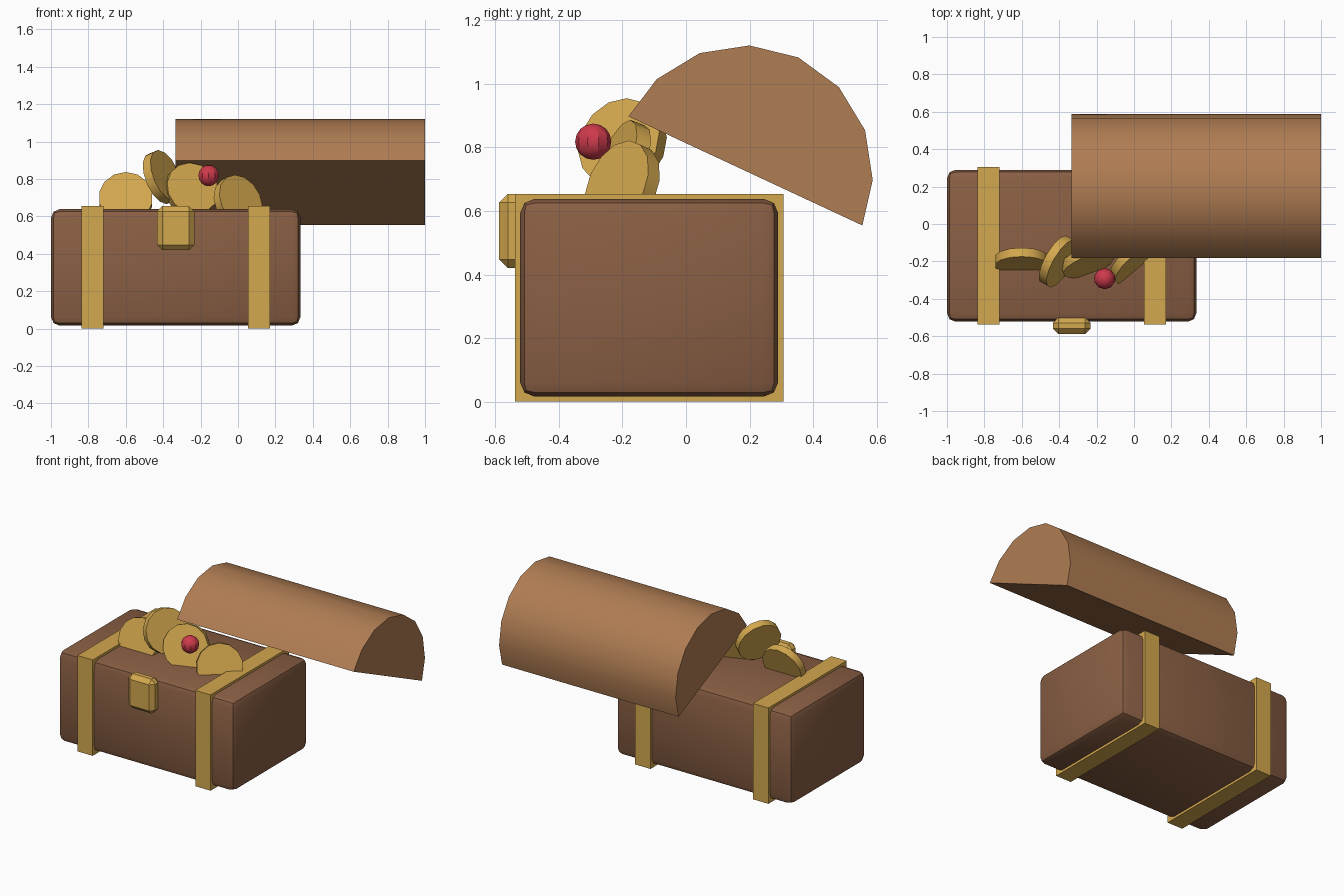
import bpy, bmesh, math
from mathutils import Matrix, Vector

if "Cube" in bpy.data.objects:
    bpy.data.objects.remove(bpy.data.objects["Cube"])


def srgb(*c):
    lin = [((v / 255 + 0.055) / 1.055) ** 2.4 for v in c]
    return (*lin, 1.0)


def material(name, *c):
    m = bpy.data.materials.new(name)
    m.diffuse_color = srgb(*c)
    m.use_nodes = True
    m.node_tree.nodes["Principled BSDF"].inputs["Base Color"].default_value = m.diffuse_color
    return m


DARK_WOOD = material("dark_wood", 138, 95, 68)
LIGHT_WOOD = material("light_wood", 176, 125, 83)
GOLD = material("gold", 212, 168, 78)
RED = material("ruby_red", 205, 58, 75)


def finish(name, bm, mat, smooth=True):
    bmesh.ops.recalc_face_normals(bm, faces=bm.faces)
    me = bpy.data.meshes.new(name)
    bm.to_mesh(me)
    bm.free()
    me.materials.append(mat)
    ob = bpy.data.objects.new(name, me)
    bpy.context.collection.objects.link(ob)
    if smooth:
        bpy.ops.object.select_all(action='DESELECT')
        ob.select_set(True)
        bpy.context.view_layer.objects.active = ob
        bpy.ops.object.shade_smooth_by_angle(angle=math.radians(30))
    return ob


def box(name, centre, size, mat, bevel=0, segments=1):
    bm = bmesh.new()
    bmesh.ops.create_cube(bm, size=1, matrix=Matrix.Translation(centre) @ Matrix.Diagonal((*size, 1)))
    if bevel:
        bmesh.ops.bevel(bm, geom=bm.edges[:], offset=bevel, segments=segments,
                        profile=0.5, affect='EDGES')
    return finish(name, bm, mat, smooth=segments > 1)


# Chest body, two metal bands and the lock
CX, CY, CZ = -0.333, -0.116, 0.327
box("chest_body", (CX, CY, CZ), (1.333, 0.812, 0.622), DARK_WOOD, 0.045, 2)
for side, dx in (("left", -0.445), ("right", 0.445)):
    box(side + "_band", (CX + dx, CY, CZ), (0.116, 0.844, 0.654), GOLD)
box("lock", (CX, -0.544, 0.537), (0.2, 0.088, 0.234), GOLD, 0.028)

# Lid: half-round profile swept along x, tipped backwards
R, STEPS = 0.406, 8
tilt = Matrix.Translation((0, 0.187, 0.726)) @ Matrix.Rotation(math.radians(-25), 4, 'X')
bm = bmesh.new()
profile = []
for i in range(STEPS + 1):
    t = math.pi * i / STEPS
    profile.append(bm.verts.new(tilt @ Vector((-0.333, R * math.cos(t), max(0, R * math.sin(t) - 0.012)))))
cap = bm.faces.new(profile)
ext = bmesh.ops.extrude_face_region(bm, geom=[cap], use_keep_orig=True)
bmesh.ops.translate(bm, vec=(1.333, 0, 0),
                    verts=[v for v in ext["geom"] if isinstance(v, bmesh.types.BMVert)])
finish("lid", bm, LIGHT_WOOD)

# Coins leaning back, each turned differently
for i, (x, z, turn) in enumerate([(-0.6, 0.692, 0), (-0.405, 0.81, 60),
                                  (-0.25, 0.742, 20), (0.0, 0.677, 40)]):
    m = (Matrix.Translation((x, -0.2, z)) @ Matrix.Rotation(math.radians(turn), 4, 'Z')
         @ Matrix.Rotation(math.radians(70), 4, 'X'))
    bm = bmesh.new()
    bmesh.ops.create_cone(bm, cap_ends=True, segments=14, radius1=0.145, radius2=0.145,
                          depth=0.05, matrix=m)
    finish(f"coin_{i + 1}", bm, GOLD)

# Round gem
bm = bmesh.new()
bmesh.ops.create_uvsphere(bm, u_segments=10, v_segments=8, radius=0.057,
                          matrix=Matrix.Translation((-0.157, -0.292, 0.818)))
finish("gem", bm, RED)
